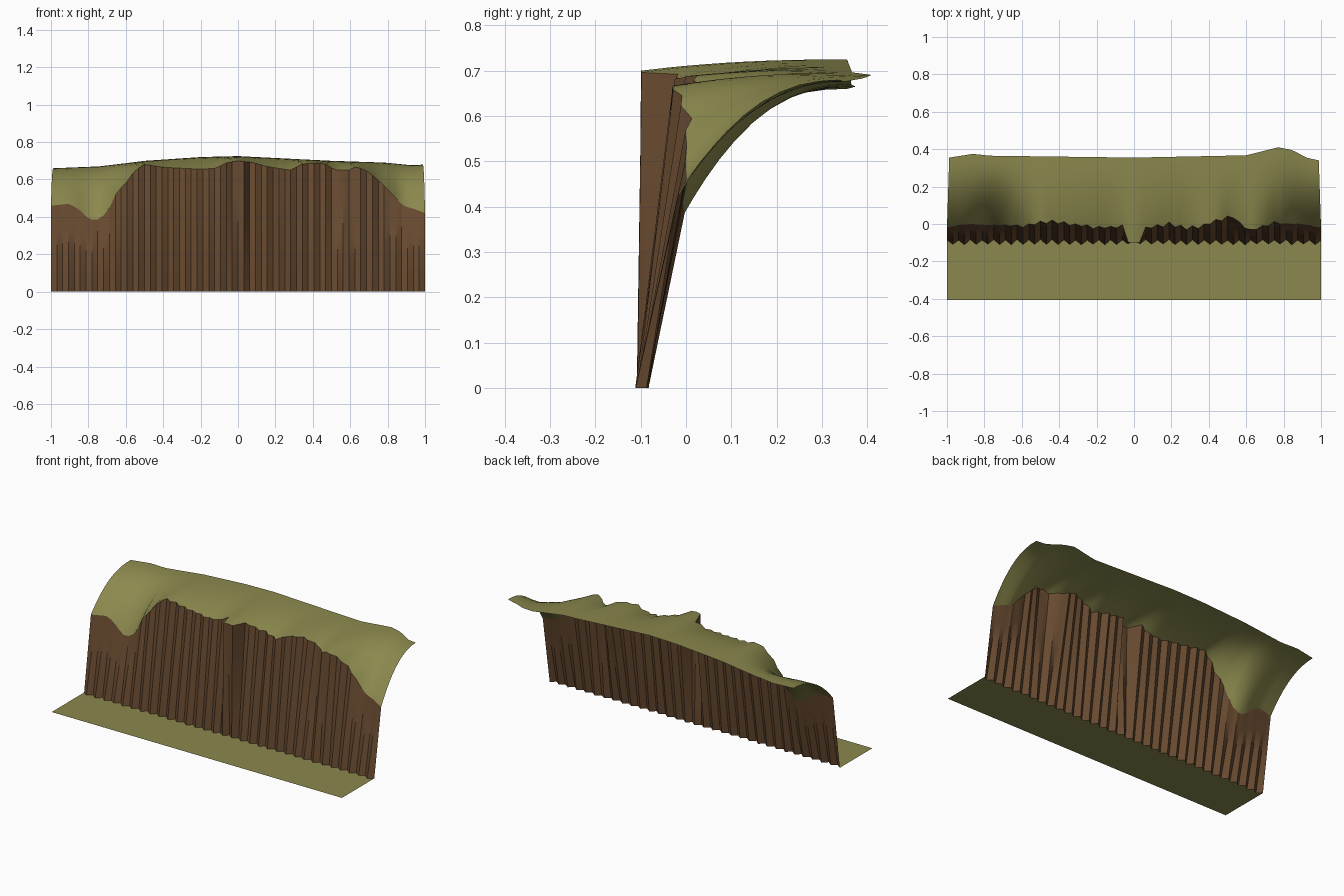
import bpy, bmesh, math, random

if "Cube" in bpy.data.objects:
    bpy.data.objects.remove(bpy.data.objects["Cube"])

random.seed(4)
COLS = 64      # vertical folds across the cliff
ROWS = 10      # grass rows from rim to back edge

# Profiles along x: rim height, rim depth, back edge height, back edge depth
RIM_Z = [(-1, .46), (-.9, .47), (-.85, .44), (-.8, .39), (-.76, .38), (-.7, .42), (-.65, .53),
         (-.6, .58), (-.55, .65), (-.5, .68), (-.4, .665), (-.2, .655), (-.12, .66), (-.06, .69),
         (0, .70), (.08, .69), (.15, .67), (.28, .65), (.35, .685), (.45, .69), (.52, .65),
         (.6, .65), (.63, .67), (.7, .64), (.8, .55), (.88, .46), (.95, .44), (1, .42)]
RIM_Y = [(-1, -.02), (-.9, 0), (-.6, -.01), (-.42, .015), (-.35, 0), (-.2, -.02), (-.06, -.015),
         (-.03, -.1), (.03, -.1), (.065, -.02), (.2, 0), (.3, -.025), (.47, .02), (.52, .05),
         (.56, .01), (.62, -.035), (.73, 0), (.9, 0), (1, -.02)]
BACK_Z = [(-1, .66), (-.75, .67), (-.5, .70), (-.2, .72), (0, .725), (.3, .71), (.5, .70),
          (.8, .69), (.95, .675), (1, .68)]
BACK_Y = [(-1, .355), (-.87, .375), (-.78, .365), (0, .355), (.5, .365), (.6, .365), (.7, .39),
          (.78, .41), (.86, .395), (.93, .355), (1, .34)]


def sample(table, x):
    for (x0, v0), (x1, v1) in zip(table, table[1:]):
        if x <= x1:
            return v0 + (v1 - v0) * (x - x0) / (x1 - x0)
    return table[-1][1]


def material(name, color):
    m = bpy.data.materials.new(name)
    m.diffuse_color = (*color, 1)
    m.use_nodes = True
    m.node_tree.nodes["Principled BSDF"].inputs["Base Color"].default_value = m.diffuse_color
    return m


def sheet(name, rows, mat, angle):
    """Skin a list of equal-length point rows into one smooth-shaded sheet."""
    bm = bmesh.new()
    grid = [[bm.verts.new(p) for p in row] for row in rows]
    for a, b in zip(grid, grid[1:]):
        for i in range(len(a) - 1):
            bm.faces.new((a[i], a[i + 1], b[i + 1], b[i]))
    mesh = bpy.data.meshes.new(name)
    bm.to_mesh(mesh)
    bm.free()
    mesh.materials.append(mat)
    obj = bpy.data.objects.new(name, mesh)
    bpy.context.collection.objects.link(obj)
    bpy.ops.object.select_all(action='DESELECT')
    obj.select_set(True)
    bpy.context.view_layer.objects.active = obj
    bpy.ops.object.shade_smooth_by_angle(angle=math.radians(angle))


grass = material("grass", (.26, .25, .075))
earth = material("earth", (.14, .07, .03))

# Shared edges: zigzag foot, folded rim, back edge
xs = [-1 + 2 * i / COLS for i in range(COLS + 1)]
foot, rim, back = [], [], []
for i, x in enumerate(xs):
    fold = 1 if i % 2 else -1
    foot.append((x, -.097 - fold * random.uniform(.01, .015), 0))
    calm = .2 if x < -.65 or x > .75 or abs(x) < .05 else 1
    rim.append((x, sample(RIM_Y, x) - calm * fold * random.uniform(.003, .013), sample(RIM_Z, x)))
    back.append((x * .988, sample(BACK_Y, x), sample(BACK_Z, x)))

# Lower ground
sheet("lower_ground", [[(x, -.405, 0) for x in xs], foot], grass, 30)

# Cliff wall
wall = []
for k in range(5):
    t = k / 4
    wall.append([tuple(a + (b - a) * t for a, b in zip(f, r)) for f, r in zip(foot, rim)])
sheet("cliff_wall", wall, earth, 25)

# Grassy top, rising steeply from the rim and levelling towards the back
top = []
for k in range(ROWS + 1):
    t = (k / ROWS) ** 1.3
    rise = 1 - (1 - t) ** 2.3
    top.append([(r[0] + (b[0] - r[0]) * t, r[1] + (b[1] - r[1]) * t, r[2] + (b[2] - r[2]) * rise)
                for r, b in zip(rim, back)])
sheet("grass_top", top, grass, 60)
